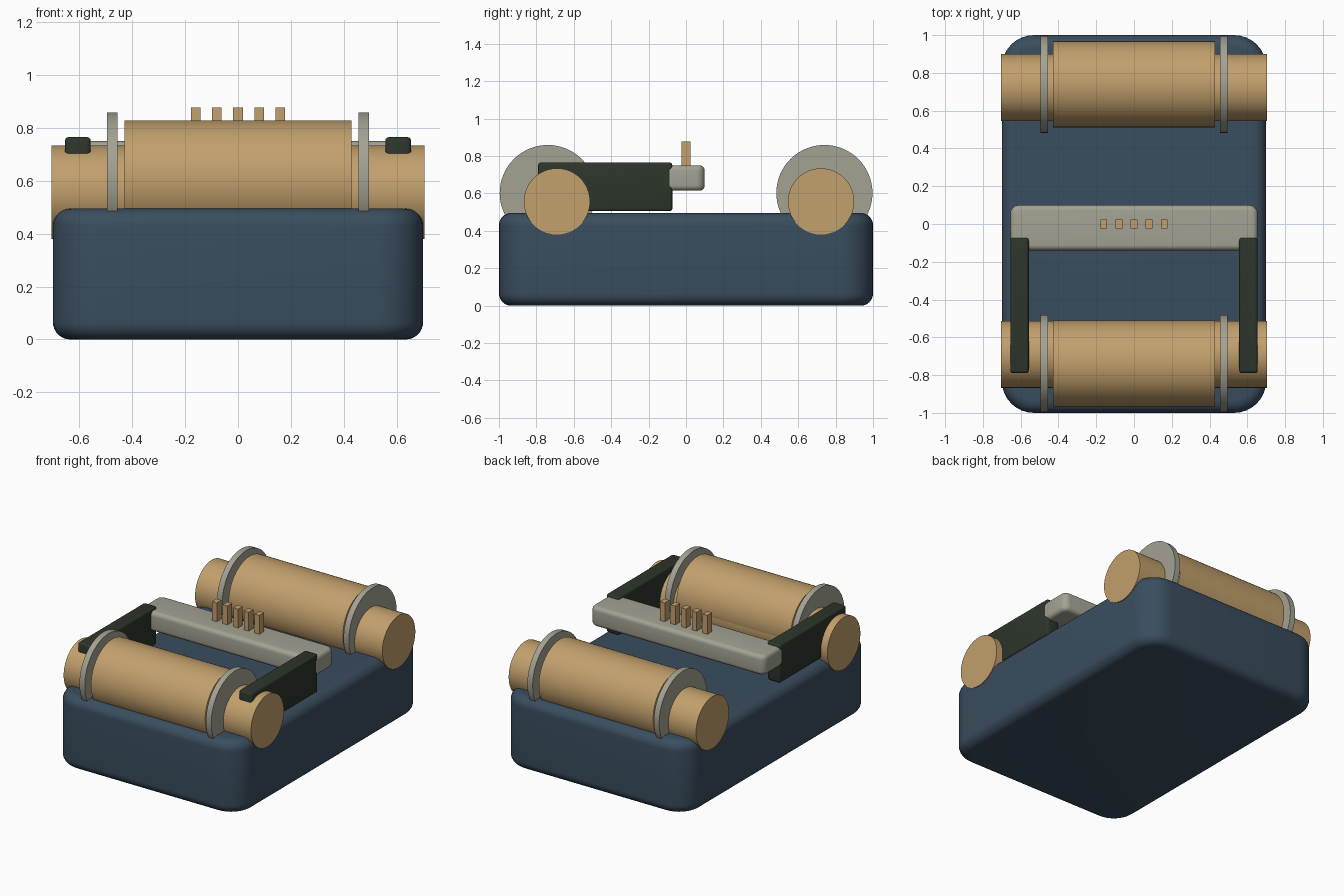
import bpy
import bmesh
import math
from mathutils import Matrix, Vector

cube = bpy.data.objects.get("Cube")
if cube:
    bpy.data.objects.remove(cube, do_unlink=True)


def material(name, rgb):
    mat = bpy.data.materials.new(name)
    mat.use_nodes = True
    color = (*rgb, 1)
    mat.diffuse_color = color
    bsdf = next(n for n in mat.node_tree.nodes if n.type == 'BSDF_PRINCIPLED')
    bsdf.inputs["Base Color"].default_value = color
    return mat


blue = material("slate blue", (0.042, 0.074, 0.112))
tan = material("tan", (0.54, 0.35, 0.15))
grey = material("warm grey", (0.37, 0.36, 0.29))
dark = material("dark green", (0.026, 0.036, 0.024))


def finish(bm, name, mat, smooth=True):
    mesh = bpy.data.meshes.new(name)
    bm.to_mesh(mesh)
    bm.free()
    mesh.materials.append(mat)
    obj = bpy.data.objects.new(name, mesh)
    bpy.context.collection.objects.link(obj)
    if smooth:
        bpy.ops.object.select_all(action='DESELECT')
        obj.select_set(True)
        bpy.context.view_layer.objects.active = obj
        bpy.ops.object.shade_smooth_by_angle(angle=math.radians(35))
    return obj


def box(name, mat, low, high, corner=0, edge=0, axis=2, segments=6):
    """Box with one radius on edges along axis and another on its two end rims."""
    low, high = Vector(low), Vector(high)
    bm = bmesh.new()
    bmesh.ops.create_cube(bm, size=1)
    bmesh.ops.scale(bm, vec=high - low, verts=bm.verts)
    bmesh.ops.translate(bm, vec=(low + high) / 2, verts=bm.verts)
    if corner:
        edges = [e for e in bm.edges
                 if abs((e.verts[0].co - e.verts[1].co)[axis]) > 1e-4]
        bmesh.ops.bevel(bm, geom=edges, offset=corner, segments=segments,
                        profile=0.5, affect='EDGES')
    if edge:
        ends = [e for e in bm.edges
                if any(abs(f.normal[axis]) > 0.9 for f in e.link_faces)]
        bmesh.ops.bevel(bm, geom=ends, offset=edge, segments=segments,
                        profile=0.5, affect='EDGES')
    return finish(bm, name, mat, corner > 0)


def roller(name, mat, x0, x1, y, z, radius):
    """Cylinder lying along x."""
    bm = bmesh.new()
    turn = Matrix.Translation(((x0 + x1) / 2, y, z)) @ Matrix.Rotation(math.pi / 2, 4, 'Y')
    bmesh.ops.create_cone(bm, cap_ends=True, segments=64, radius1=radius,
                          radius2=radius, depth=x1 - x0, matrix=turn)
    return finish(bm, name, mat)


# Rounded body
box("body", blue, (-0.7, -1, 0), (0.7, 1, 0.495), corner=0.17, edge=0.065, segments=8)

# Front and back rollers with flanges
for end, shaft_y, drum_y in (("front", -0.69, -0.739), ("back", 0.722, 0.74)):
    roller(end + "_shaft", tan, -0.705, 0.705, shaft_y, 0.557, 0.177)
    roller(end + "_drum", tan, -0.43, 0.43, drum_y, 0.6, 0.228)
    for side, s in (("left", 1), ("right", -1)):
        x = 0.476 * s
        roller(f"{end}_{side}_flange", grey, x - 0.02, x + 0.02, drum_y, 0.602, 0.257)

# Side arms
for side, s in (("left", 1), ("right", -1)):
    x = 0.606 * s
    box(side + "_arm", dark, (x - 0.049, -0.79, 0.505), (x + 0.049, -0.073, 0.765),
        corner=0.016, edge=0.014, segments=3)

# Crossbar
box("crossbar", grey, (-0.655, -0.14, 0.615), (0.655, 0.1, 0.75),
    corner=0.045, edge=0.028, segments=5)

# Row of pegs on the crossbar
for i in range(5):
    x = (i - 2) * 0.08
    box(f"peg_{i + 1}", tan, (x - 0.018, -0.025, 0.73), (x + 0.018, 0.025, 0.878))
